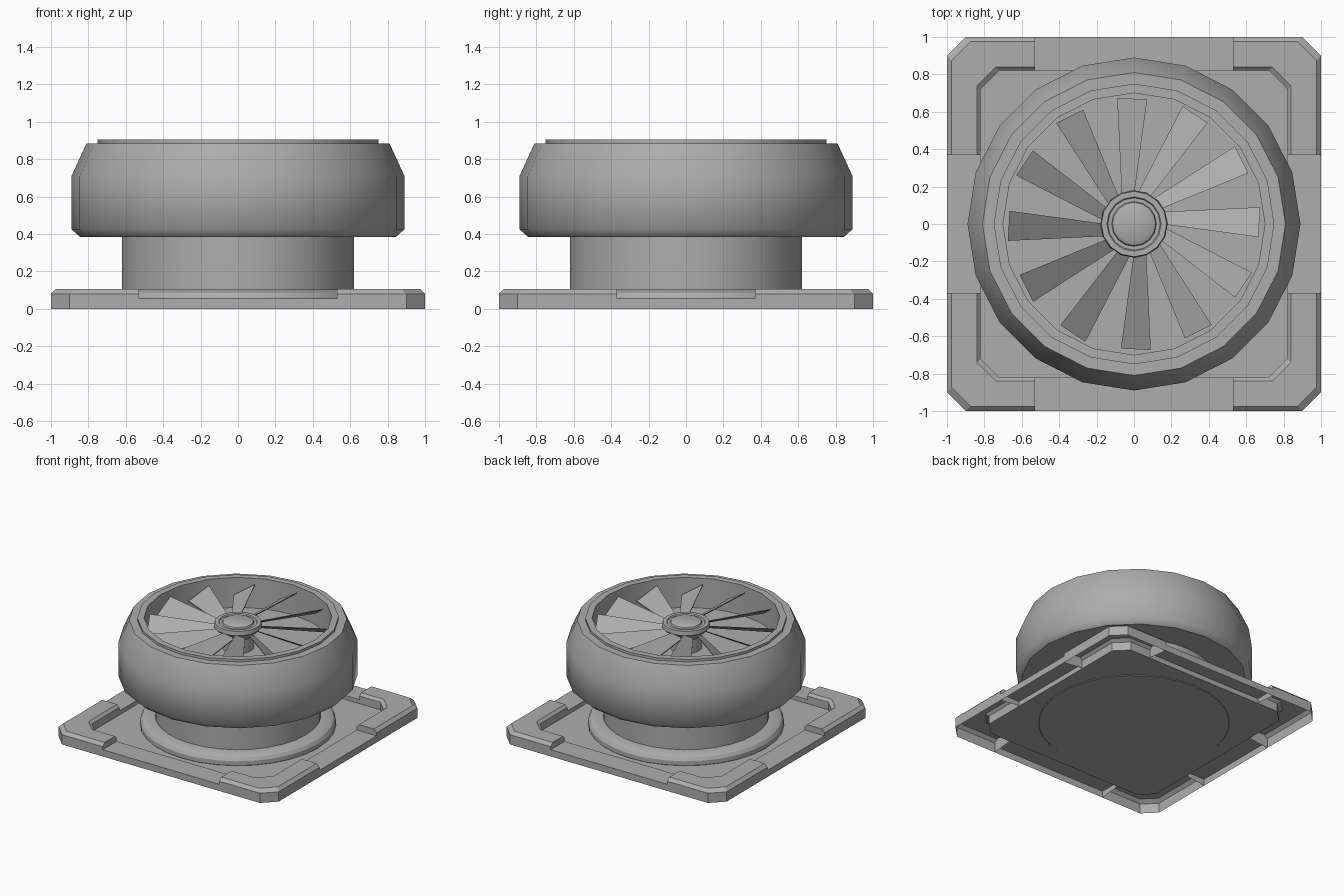
import bpy, bmesh
from math import pi, cos, sin, radians

cube = bpy.data.objects.get("Cube")
if cube:
    bpy.data.objects.remove(cube, do_unlink=True)

GREY = (0.42, 0.42, 0.42, 1)
grey = bpy.data.materials.new("plain_grey")
grey.use_nodes = True
grey.diffuse_color = GREY
grey.node_tree.nodes["Principled BSDF"].inputs["Base Color"].default_value = GREY


def finish(bm, name, smooth=0):
    """Turn a bmesh into a finished object; smooth is the sharp-edge angle."""
    bmesh.ops.remove_doubles(bm, verts=bm.verts, dist=0.0005)
    bmesh.ops.recalc_face_normals(bm, faces=bm.faces)
    mesh = bpy.data.meshes.new(name)
    bm.to_mesh(mesh)
    bm.free()
    mesh.materials.append(grey)
    obj = bpy.data.objects.new(name, mesh)
    bpy.context.collection.objects.link(obj)
    if smooth:
        bpy.ops.object.select_all(action="DESELECT")
        obj.select_set(True)
        bpy.context.view_layer.objects.active = obj
        bpy.ops.object.shade_smooth_by_angle(angle=radians(smooth))


def lathe(name, profile, sides, smooth=30):
    """Revolve a (radius, height) profile around z."""
    bm = bmesh.new()
    verts = [bm.verts.new((r, 0, z)) for r, z in profile]
    edges = [bm.edges.new(pair) for pair in zip(verts, verts[1:])]
    bmesh.ops.spin(bm, geom=verts + edges, cent=(0, 0, 0), axis=(0, 0, 1),
                   angle=2 * pi, steps=sides, use_merge=True)
    finish(bm, name, smooth)


def shell(name, outer, inner, section, sx, sy, capped):
    """Sweep a section between an outer and an inner path, open underneath."""
    bm = bmesh.new()
    rows = []
    for (ox, oy), (ix, iy) in zip(outer, inner):
        rows.append([bm.verts.new((sx * (ox + (ix - ox) * t), sy * (oy + (iy - oy) * t), z))
                     for t, z in section])
    for a, b in zip(rows, rows[1:]):
        for i in range(len(section) - 1):
            bm.faces.new((a[i], b[i], b[i + 1], a[i + 1]))
    if capped:
        bm.faces.new(rows[0])
        bm.faces.new(rows[-1])
    finish(bm, name)


# Raised corner brackets with bevelled edges
outer = [(0.53, 1), (0.9, 1), (1, 0.9), (1, 0.37)]
inner = [(0.53, 0.82), (0.72, 0.82), (0.82, 0.72), (0.82, 0.37)]
BRACKET = ((0, 0), (0, 0.08), (0.14, 0.105), (0.89, 0.105), (1, 0.085), (1, 0.02))
for depth, sy in (("front", -1), ("back", 1)):
    for side, sx in (("left", 1), ("right", -1)):
        shell(f"{depth}_{side}_bracket", outer, inner, BRACKET, sx, sy, True)

# Low rails joining the brackets
RAIL = ((0, 0), (0, 0.055), (1, 0.055), (1, 0.02))
for name, s in (("front_rail", -1), ("back_rail", 1)):
    shell(name, [(-0.53, 1), (0.53, 1)], [(-0.53, 0.82), (0.53, 0.82)], RAIL, 1, s, False)
for name, s in (("right_rail", -1), ("left_rail", 1)):
    shell(name, [(1, -0.37), (1, 0.37)], [(0.82, -0.37), (0.82, 0.37)], RAIL, s, 1, False)

# Recessed floor panel inside the rails
outline = []
for sx, sy in ((1, 1), (-1, 1), (-1, -1), (1, -1)):
    corner = [(x * sx, y * sy) for x, y in inner[::-1]]
    outline += corner if sx * sy > 0 else corner[::-1]
bm = bmesh.new()
panel = bm.faces.new([bm.verts.new((x, y, 0.015)) for x, y in outline])
for g in bmesh.ops.extrude_face_region(bm, geom=[panel], use_keep_orig=True)["geom"]:
    if isinstance(g, bmesh.types.BMVert):
        g.co.z = 0.022
finish(bm, "base_panel")

# Round collar, column and drum housing
lathe("collar", [(0, 0.01), (0.715, 0.01), (0.73, 0.025), (0.73, 0.06), (0.715, 0.085),
                 (0.68, 0.102), (0.6, 0.104)], 32)
lathe("column", [(0.62, 0.05), (0.62, 0.39)], 32)
lathe("drum_underside", [(0, 0.385), (0.845, 0.385)], 20)
lathe("drum_housing", [(0.845, 0.385), (0.89, 0.425), (0.89, 0.71), (0.81, 0.885),
                       (0.75, 0.885), (0.75, 0.905), (0.70, 0.905), (0.70, 0.66), (0, 0.66)], 20, 50)

# Fan hub with a rim and a domed cap
lathe("fan_hub", [(0.12, 0.65), (0.12, 0.77), (0.18, 0.835), (0.175, 0.868), (0.145, 0.868),
                  (0.14, 0.86), (0.12, 0.86), (0.115, 0.872), (0.095, 0.882), (0, 0.884)], 16, 40)

# Twelve pitched fan blades
BLADE = ((0.15, 0.0, 0.84), (0.665, -0.07, 0.87), (0.675, 0.09, 0.77), (0.15, 0.065, 0.80))
bm = bmesh.new()
for k in range(12):
    c, s = cos(k * pi / 6), sin(k * pi / 6)
    upper, lower = [[bm.verts.new((r * c - t * s, r * s + t * c, z - drop)) for r, t, z in BLADE]
                    for drop in (0, 0.008)]
    bm.faces.new(upper)
    bm.faces.new(lower[::-1])
    for i in range(4):
        j = (i + 1) % 4
        bm.faces.new((upper[j], upper[i], lower[i], lower[j]))
finish(bm, "fan_blades")
